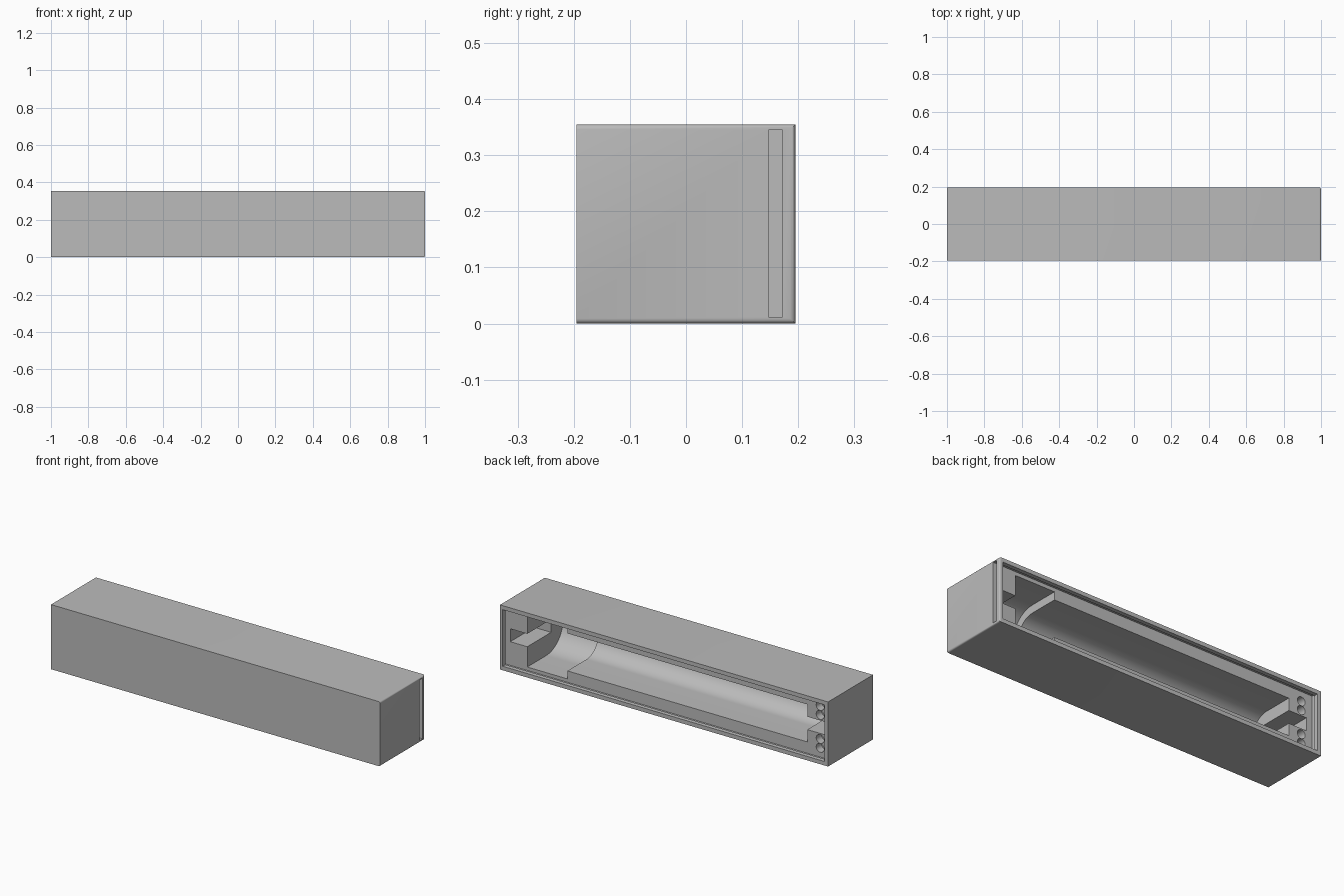
import bpy, bmesh, math
from mathutils import Matrix, Vector

if "Cube" in bpy.data.objects:
    bpy.data.objects.remove(bpy.data.objects["Cube"], do_unlink=True)

H = 0.355          # case height
MID = H / 2        # axis of the cell trough
BACK = 0.195       # half depth
LEDGE = 0.147      # inner face under the lid groove

grey = bpy.data.materials.new("light_grey_plastic")
grey.use_nodes = True
grey.diffuse_color = (0.5, 0.5, 0.5, 1)
grey.node_tree.nodes["Principled BSDF"].inputs["Base Color"].default_value = (0.5, 0.5, 0.5, 1)


def finish(name, bm):
    bmesh.ops.recalc_face_normals(bm, faces=bm.faces)
    mesh = bpy.data.meshes.new(name)
    bm.to_mesh(mesh)
    bm.free()
    mesh.materials.append(grey)
    obj = bpy.data.objects.new(name, mesh)
    bpy.context.collection.objects.link(obj)
    return obj


def box_mesh(x0, x1, y0, y1, z0, z1):
    bm = bmesh.new()
    centre = Vector((x0 + x1, y0 + y1, z0 + z1)) / 2
    size = (x1 - x0, y1 - y0, z1 - z0, 1)
    bmesh.ops.create_cube(bm, size=1, matrix=Matrix.Translation(centre) @ Matrix.Diagonal(size))
    return bm


def box(name, *bounds):
    return finish(name, box_mesh(*bounds))


def trough(name, x0, x1, radius, axis_y=-0.018, steps=32):
    """U-shaped prism along x, open towards the back."""
    bm = bmesh.new()
    profile = [(LEDGE + 0.015, MID + radius)]
    for i in range(steps + 1):
        a = math.pi * i / steps
        profile.append((axis_y - radius * math.sin(a), MID + radius * math.cos(a)))
    profile.append((LEDGE + 0.015, MID - radius))
    face = bm.faces.new([bm.verts.new((x0, y, z)) for y, z in profile])
    out = bmesh.ops.extrude_face_region(bm, geom=[face])
    moved = [v for v in out["geom"] if isinstance(v, bmesh.types.BMVert)]
    bmesh.ops.translate(bm, verts=moved, vec=(x1 - x0, 0, 0))
    return finish(name, bm)


def hole(name, x, z, radius=0.024):
    bm = bmesh.new()
    turn = Matrix.Translation((x, LEDGE - 0.015, z)) @ Matrix.Rotation(math.pi / 2, 4, "X")
    bmesh.ops.create_cone(bm, cap_ends=True, segments=24, radius1=radius,
                          radius2=radius, depth=0.06, matrix=turn)
    return finish(name, bm)


# Outer shell, rounded round the lid end except along the front
bm = box_mesh(-1, 1, -BACK, BACK, 0, H)
rounded = [e for e in bm.edges
           if all(v.co.x > 0.9 for v in e.verts) and any(v.co.y > 0 for v in e.verts)]
bmesh.ops.bevel(bm, geom=rounded, offset=0.009, segments=4, profile=0.5, affect="EDGES")
case = finish("battery_case", bm)

# Lid opening and sliding groove, cell trough, contact slots, screw holes
cutters = [
    box("lid_opening", -0.978, 0.978, LEDGE + 0.01, 0.25, 0.022, H - 0.022),
    box("lid_groove", -0.986, 1.05, LEDGE, 0.172, 0.012, H - 0.01),
    trough("cell_trough", -0.84, 0.7, 0.103),
    trough("wide_trough", 0.618, 0.862, 0.147),
    box("left_contact_slot", 0.8, 0.965, -0.06, LEDGE + 0.012, 0.142, 0.213),
    box("right_contact_slot", -0.95, -0.8, -0.10, LEDGE + 0.012, 0.142, 0.213),
]
for offset in (-0.115, -0.066, 0.066, 0.115):
    cutters.append(hole("screw_hole", -0.918, MID + offset))

for cutter in cutters:
    mod = case.modifiers.new(cutter.name, "BOOLEAN")
    mod.operation = "DIFFERENCE"
    mod.solver = "EXACT"
    mod.object = cutter

# Bake the cuts and drop the cutters
bpy.context.view_layer.update()
cut_mesh = bpy.data.meshes.new_from_object(
    case.evaluated_get(bpy.context.evaluated_depsgraph_get()))
case.modifiers.clear()
case.data = cut_mesh
cut_mesh.name = "battery_case"
cut_mesh.materials.clear()
cut_mesh.materials.append(grey)
for poly in cut_mesh.polygons:
    poly.material_index = 0
for cutter in cutters:
    bpy.data.objects.remove(cutter, do_unlink=True)

bpy.context.view_layer.objects.active = case
case.select_set(True)
bpy.ops.object.shade_smooth_by_angle(angle=math.radians(30))
